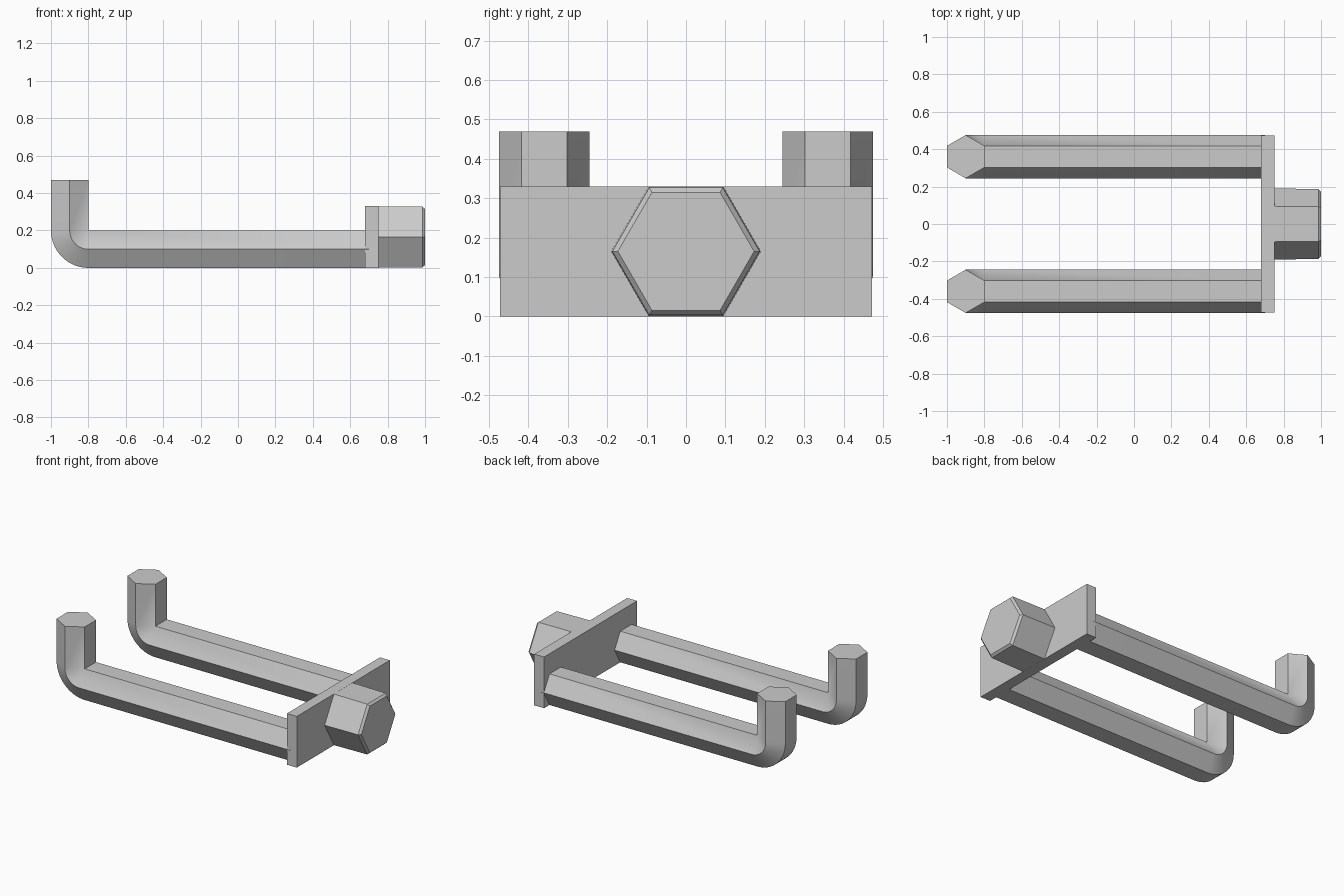
import bpy, bmesh, math

cube = bpy.data.objects.get("Cube")
if cube:
    bpy.data.objects.remove(cube, do_unlink=True)

steel = bpy.data.materials.new("plain grey")
steel.use_nodes = True
grey = (0.6, 0.6, 0.6, 1)
steel.diffuse_color = grey
steel.node_tree.nodes["Principled BSDF"].inputs["Base Color"].default_value = grey


def loft(name, rings):
    """Skin a list of equal-sized rings into a closed solid."""
    bm = bmesh.new()
    loops = [[bm.verts.new(p) for p in ring] for ring in rings]
    count = len(loops[0])
    for a, b in zip(loops, loops[1:]):
        for i in range(count):
            j = (i + 1) % count
            bm.faces.new((a[i], a[j], b[j], b[i]))
    bm.faces.new(loops[0])
    bm.faces.new(loops[-1])
    bmesh.ops.remove_doubles(bm, verts=bm.verts, dist=1e-4)
    bmesh.ops.recalc_face_normals(bm, faces=bm.faces)
    mesh = bpy.data.meshes.new(name)
    bm.to_mesh(mesh)
    bm.free()
    obj = bpy.data.objects.new(name, mesh)
    bpy.context.collection.objects.link(obj)
    mesh.materials.append(steel)
    bpy.ops.object.select_all(action='DESELECT')
    obj.select_set(True)
    bpy.context.view_layer.objects.active = obj
    bpy.ops.object.shade_smooth_by_angle(angle=math.radians(30))
    return obj


def hexagon(radius):
    return [(radius * math.cos(k * math.pi / 3), radius * math.sin(k * math.pi / 3))
            for k in range(6)]


# Hooked arms: a hexagonal bar pivoting about its inner edge at the bend
BEND_X, BEND_Z, HALF = -0.8, 0.2, 0.1
profile = [(y, h + HALF) for y, h in hexagon(HALF / math.cos(math.pi / 6))]


def arm_ring(y0, angle, dx=0, dz=0):
    return [(BEND_X + dx - r * math.sin(angle), y0 + y, BEND_Z + dz - r * math.cos(angle))
            for y, r in profile]


for name, y0 in (("left_hook_arm", -0.36), ("right_hook_arm", 0.36)):
    steps = 16
    rings = [arm_ring(y0, 0, dx=1.5)]
    rings += [arm_ring(y0, math.pi / 2 * s / steps) for s in range(steps + 1)]
    rings.append(arm_ring(y0, math.pi / 2, dz=0.27))
    loft(name, rings)

# Cross plate joining the arms
rect = [(-0.473, 0), (0.473, 0), (0.473, 0.33), (-0.473, 0.33)]
loft("cross_plate", [[(x, y, z) for y, z in rect] for x in (0.68, 0.75)])

# Slightly tapered hexagonal peg with a chamfered end
stations = [(0.74, 0.19), (0.986, 0.187), (1.0, 0.173)]
loft("hex_peg", [[(x, y, z + 0.165) for y, z in hexagon(r)] for x, r in stations])
